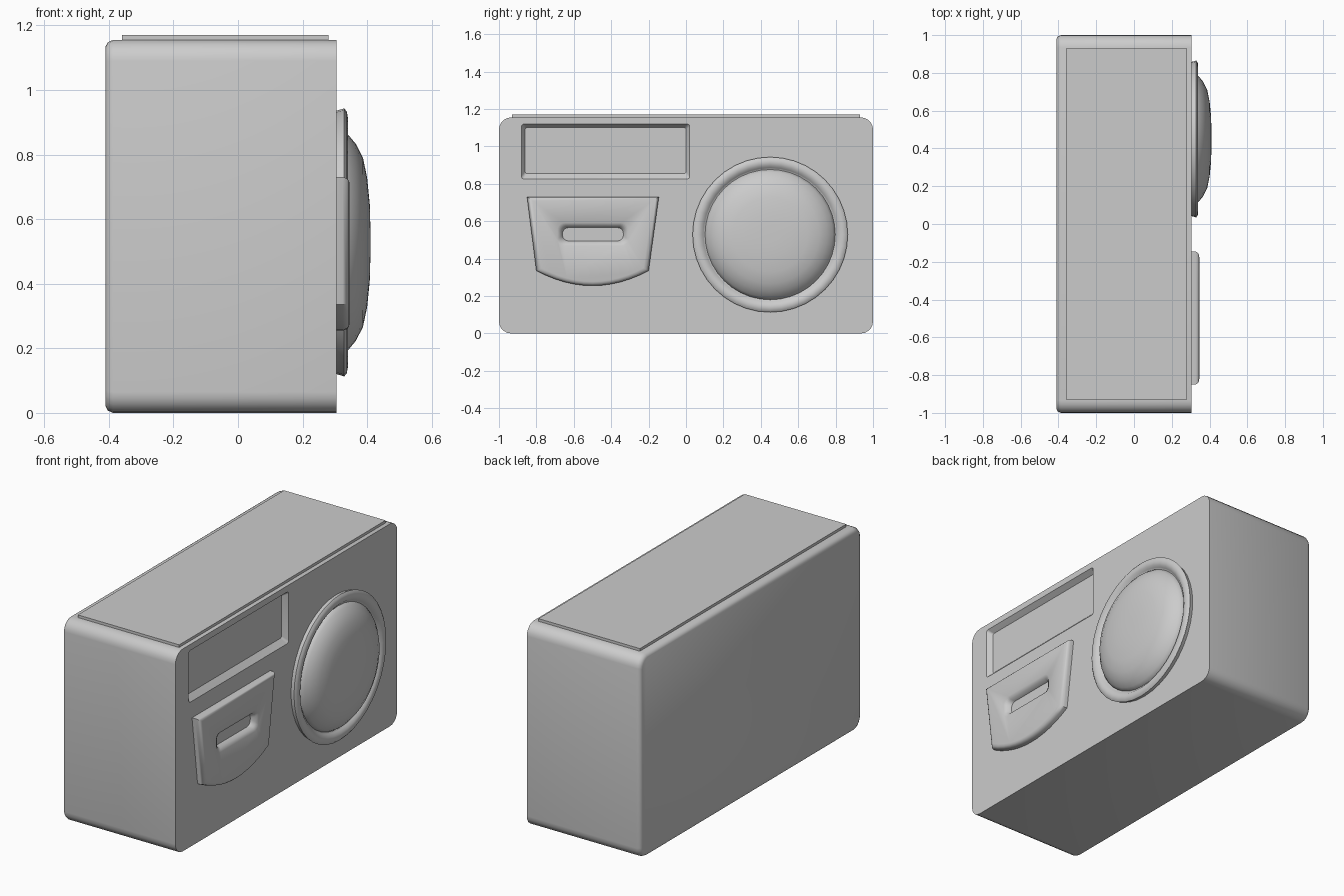
import bpy, bmesh, math

if "Cube" in bpy.data.objects:
    bpy.data.objects.remove(bpy.data.objects["Cube"])


def loft(name, loops, angle=40):
    """Bridge equal-length loops of 3D points and cap both ends."""
    bm = bmesh.new()
    rings = [[bm.verts.new(p) for p in loop] for loop in loops]
    n = len(loops[0])
    for a, b in zip(rings, rings[1:]):
        for i in range(n):
            j = (i + 1) % n
            bm.faces.new((a[i], a[j], b[j], b[i]))
    bm.faces.new(rings[0])
    bm.faces.new(rings[-1])
    bmesh.ops.recalc_face_normals(bm, faces=bm.faces[:])
    mesh = bpy.data.meshes.new(name)
    bm.to_mesh(mesh)
    bm.free()
    ob = bpy.data.objects.new(name, mesh)
    bpy.context.collection.objects.link(ob)
    smooth(ob, angle)
    return ob


def smooth(ob, angle):
    bpy.ops.object.select_all(action='DESELECT')
    bpy.context.view_layer.objects.active = ob
    ob.select_set(True)
    bpy.ops.object.shade_smooth_by_angle(angle=math.radians(angle))


def rounded_rect(x, y0, y1, z0, z1, r, seg=5):
    """Rounded rectangle in the plane of the given x."""
    pts = []
    corners = [(y1 - r, z1 - r), (y0 + r, z1 - r), (y0 + r, z0 + r), (y1 - r, z0 + r)]
    for k, (cy, cz) in enumerate(corners):
        for i in range(seg + 1):
            a = math.pi / 2 * (k + i / seg)
            pts.append((x, cy + r * math.cos(a), cz + r * math.sin(a)))
    return pts


def disc(x, r, n=40, cy=0.45, cz=0.528):
    return [(x, cy + r * math.cos(math.tau * i / n), cz + r * math.sin(math.tau * i / n))
            for i in range(n)]


def cut(ob, cutter):
    """Subtract the cutter and remove it."""
    mod = ob.modifiers.new("cut", 'BOOLEAN')
    mod.operation = 'DIFFERENCE'
    mod.solver = 'EXACT'
    mod.object = cutter
    cutter.hide_render = True
    bpy.context.view_layer.objects.active = ob
    bpy.ops.object.modifier_apply(modifier=mod.name)
    bpy.data.objects.remove(cutter)
    smooth(ob, 40)


# Body: rounded block, softened at the back, crisp at the face
body = loft("body", [
    rounded_rect(-0.41, -0.98, 0.98, 0.02, 1.135, 0.05),
    rounded_rect(-0.403, -0.993, 0.993, 0.007, 1.148, 0.06),
    rounded_rect(-0.387, -1, 1, 0, 1.155, 0.065),
    rounded_rect(0.305, -1, 1, 0, 1.155, 0.065)])

# Shallow sloped window recess in the face
cut(body, loft("window_cutter", [
    rounded_rect(0.275, -0.86, 0.0, 0.855, 1.10, 0.01),
    rounded_rect(0.305, -0.88, 0.02, 0.825, 1.12, 0.015),
    rounded_rect(0.34, -0.88, 0.02, 0.825, 1.12, 0.015)]))

# Thin top plate
loft("top_plate", [
    [(x, y, z) for x, y in ((-0.36, -0.93), (0.28, -0.93), (0.28, 0.93), (-0.36, 0.93))]
    for z in (1.14, 1.17)])

# Round rim with a groove, and the domed cover inside it
loft("dial_rim", [disc(x, r) for x, r in (
    (0.295, 0.408), (0.305, 0.408), (0.329, 0.415), (0.337, 0.405),
    (0.340, 0.388), (0.336, 0.370), (0.325, 0.358), (0.318, 0.35))], 50)
loft("dial_dome", [disc(x, r) for x, r in (
    (0.30, 0.35), (0.322, 0.348), (0.340, 0.335), (0.365, 0.305), (0.387, 0.262),
    (0.400, 0.20), (0.408, 0.12), (0.410, 0.05))], 50)

# Badge-shaped panel with a curved lower edge
arc = [(-0.8 + 0.6 * i / 12, 0.335 - 0.08 * (1 - (i / 6 - 1) ** 2)) for i in range(13)]
outline = [(-0.145, 0.73), (-0.85, 0.73)] + arc


def badge_loop(x, s):
    return [(x, -0.4975 + (y + 0.4975) * s, 0.50 + (z - 0.50) * s) for y, z in outline]


badge = loft("latch_panel", [badge_loop(x, s) for x, s in (
    (0.295, 1), (0.325, 1), (0.336, 0.985), (0.343, 0.955), (0.346, 0.91))], 50)

# Finger slot in the panel
cut(badge, loft("slot_cutter", [
    rounded_rect(0.312, -0.66, -0.335, 0.495, 0.565, 0.03),
    rounded_rect(0.335, -0.67, -0.325, 0.487, 0.573, 0.03),
    rounded_rect(0.347, -0.69, -0.305, 0.467, 0.593, 0.04),
    rounded_rect(0.37, -0.69, -0.305, 0.467, 0.593, 0.04)]))
